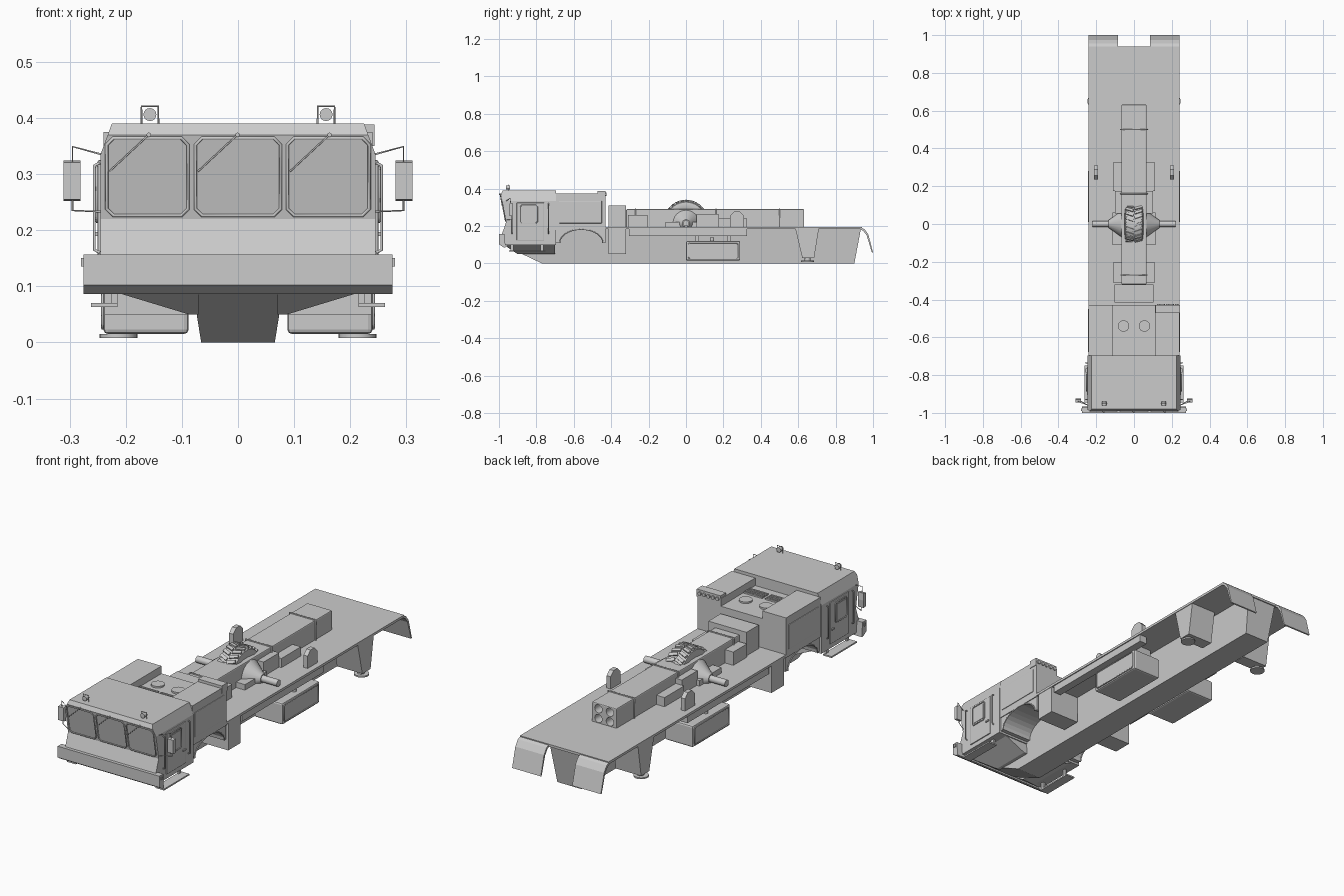
import bpy, bmesh
from math import sin, cos, pi
from mathutils import Vector, Matrix

if "Cube" in bpy.data.objects:
    bpy.data.objects.remove(bpy.data.objects["Cube"])


def finish(name, bm, smooth=False):
    bmesh.ops.recalc_face_normals(bm, faces=bm.faces)
    me = bpy.data.meshes.new(name)
    bm.to_mesh(me)
    bm.free()
    if smooth:
        me.shade_smooth()
        me.set_sharp_from_angle(angle=0.6)
    ob = bpy.data.objects.new(name, me)
    bpy.context.collection.objects.link(ob)
    return ob


def box(name, x, y, z, bevel=0):
    bm = bmesh.new()
    c = Vector((sum(x) / 2, sum(y) / 2, sum(z) / 2))
    s = (abs(x[1] - x[0]), y[1] - y[0], z[1] - z[0], 1)
    bmesh.ops.create_cube(bm, size=1, matrix=Matrix.Translation(c) @ Matrix.Diagonal(s))
    if bevel:
        bmesh.ops.bevel(bm, geom=bm.edges[:], offset=bevel, segments=2, profile=0.5, affect='EDGES')
    return finish(name, bm)


def prism(name, pts, x, shape=None, cut=None):
    """Side outline (y, z) extruded from x[0] to x[1]."""
    bm = bmesh.new()
    f = bm.faces.new([bm.verts.new((x[0], p[0], p[1])) for p in pts])
    r = bmesh.ops.extrude_face_region(bm, geom=[f])
    for v in r['geom']:
        if isinstance(v, bmesh.types.BMVert):
            v.co.x = x[1]
    if cut:
        bmesh.ops.bisect_plane(bm, geom=bm.verts[:] + bm.edges[:] + bm.faces[:],
                               plane_co=(0, 0, cut), plane_no=(0, 0, 1))
    if shape:
        for v in bm.verts:
            v.co.x = shape(v.co)
    return finish(name, bm)


def cyl(name, a, b, r, r2=None, n=24):
    a, b = Vector(a), Vector(b)
    m = Matrix.Translation((a + b) / 2) @ (b - a).to_track_quat('Z', 'Y').to_matrix().to_4x4()
    bm = bmesh.new()
    bmesh.ops.create_cone(bm, cap_ends=True, segments=n, radius1=r, radius2=r if r2 is None else r2,
                          depth=(b - a).length, matrix=m)
    return finish(name, bm, True)


def rod(name, pts, r, closed=False):
    cu = bpy.data.curves.new(name, 'CURVE')
    cu.dimensions = '3D'
    cu.bevel_depth, cu.bevel_resolution, cu.use_fill_caps = r, 1, True
    sp = cu.splines.new('POLY')
    sp.points.add(len(pts) - 1)
    for p, q in zip(sp.points, pts):
        p.co = (*q, 1)
    sp.use_cyclic_u = closed
    ob = bpy.data.objects.new(name, cu)
    bpy.context.collection.objects.link(ob)


def octagon(u, v, c):
    (a, b), (d, e) = u, v
    return [(a + c, d), (b - c, d), (b, d + c), (b, e - c), (b - c, e), (a + c, e), (a, e - c), (a, d + c)]


# Central spine hull and deck
prism("hull_spine", [(-.96, .09), (-.77, 0), (.9, 0), (.935, .185), (-.96, .185)], (-.08, .08),
      lambda c: c.x * (.82 if c.z < .03 else 1))
box("deck", (-.24, .24), (-.43, .94), (.183, .195))

# Cab, tapered towards the roof, with reverse-slanted windscreen
prism("cab", [(-.97, .1), (-.985, .155), (-.962, .22), (-.99, .37), (-.98, .39), (-.695, .39), (-.695, .1)],
      (-.245, .245), lambda c: c.x * (1 - max(0, c.z - .335) * 1.5), .335)
def glass_y(z):
    return -.962 - (z - .22) * .187 - .002
for i, w in enumerate([(-.234, -.089), (-.076, .076), (.088, .234)]):
    rod(f"windscreen_frame_{i}", [(x, glass_y(z), z) for x, z in octagon(w, (.226, .364), .012)], .003, True)
    top = w[0] + .075
    rod(f"wiper_{i}", [(top, glass_y(.37) - .002, .37), (top - .07, glass_y(.305) - .003, .305)], .0015)
    cyl(f"wiper_pivot_{i}", (top, -.985, .37), (top, -1, .37), .004, n=10)

# Bumper and front skid plates
prism("bumper", [(-.975, .086), (-1, .102), (-1, .157), (-.97, .157), (-.965, .086)], (-.275, .275))
for s in (-1, 1):
    prism("skid_plate", [(-.96, .09), (-.90, .05), (-.7, .05), (-.7, .11), (-.96, .11)], (s * .07, s * .22),
          lambda c: c.x * (.4 if c.z < .07 and abs(c.x) > .15 else 1))

# Engine housing with wheel arches and sunken centre
arch = [(-.56 - .115 * cos(pi * i / 14), .11 + .072 * sin(pi * i / 14)) for i in range(15)]
outline = [(-.695, .11)] + arch + [(-.43, .11)]
prism("engine_housing", outline + [(-.43, .338), (-.695, .338)], (-.236, .236))
for s in (-1, 1):
    box("engine_side_raise", (s * .112, s * .24), (-.695, -.43), (.18, .375))
    rod("wheel_arch_lip", [(s * .238, y, z) for y, z in arch], .003)
    box("side_panel", (s * .23, s * .243), (-.68, -.45), (.215, .335), .003)
    cyl("engine_fan_cover", (s * .055, -.54, .335), (s * .055, -.54, .346), .03)
    for k in range(4):
        box("engine_grille_slat", (s * .008, s * .108), (-.65 + k * .014, -.642 + k * .014), (.335, .345))
box("rear_lamp_bar", (.115, .243), (-.472, -.43), (.35, .388))
for k in range(5):
    x = .13 + k * .024
    cyl("bar_lamp", (x, -.432, .37), (x, -.424, .37), .009, n=12)

for s in (-1, 1):
    # Doors, handles and steps
    X = s * .246
    box("door", (s * .235, s * .25), (-.905, -.758), (.122, .325), .003)
    rod("door_window_frame", [(s * .251, y, z) for y, z in octagon((-.885, -.795), (.215, .312), .008)], .003, True)
    box("door_window", (s * .24, s * .252), (-.875, -.805), (.225, .302))
    box("door_handle", (s * .25, s * .256), (-.785, -.765), (.19, .197))
    for y in (-.93, -.735):
        rod("grab_rail", [(X, y, .16), (s * .256, y, .165), (s * .256, y, .315), (X, y, .32)], .003)
    box("cab_step", (s * .215, s * .262), (-.945, -.75), (.063, .07))
    for y in (-.93, -.77):
        box("step_bracket", (s * .215, s * .225), (y - .008, y + .008), (.065, .115))

    # Head lamps and side markers
    cyl("head_lamp", (s * .233, -.99, .13), (s * .233, -1, .13), .016)
    cyl("fog_lamp", (s * .254, -.99, .143), (s * .254, -1, .143), .009, n=16)
    box("side_marker", (s * .272, s * .28), (-.99, -.978), (.135, .15))

    # Mirrors on bracket arms
    rod("mirror_arm", [(s * .243, -.96, .335), (s * .295, -.94, .349), (s * .295, -.93, .235),
                       (s * .243, -.96, .233)], .0018)
    prism("mirror", [(-.945, .255), (-.928, .252), (-.925, .29), (-.928, .324), (-.945, .321)],
          (s * .281, s * .311))

    # Roof lamps in frames
    x = s * .157
    rod("roof_lamp_frame", [(x - .015, -.95, .39), (x - .015, -.95, .421), (x + .015, -.95, .421),
                            (x + .015, -.95, .39)], .0018)
    cyl("roof_lamp", (x, -.962, .406), (x, -.94, .406), .0115, n=16)

    # Under-deck storage, side rails and fuel tank
    box("storage_box", (s * .08, s * .238), (-.415, -.32), (.05, .185))
    box("side_rail", (s * .195, s * .235), (-.305, .325), (.148, .184))
    box("fuel_tank", (s * .088, s * .24), (0, .29), (.015, .12), .008)
    rod("tank_rim", [(s * .241, y, z) for y, z in octagon((.012, .278), (.025, .11), .008)], .003, True)
    for y in (.06, .23):
        box("tank_hanger", (s * .1, s * .2), (y - .01, y + .01), (.11, .185))
    cyl("tank_cap", (s * .205, .14, .115), (s * .205, .14, .138), .011, n=16)

    # Rear outriggers with round feet
    prism("outrigger", [(.585, .185), (.71, .185), (.685, .028), (.622, .028)], (s * .1, s * .237))
    cyl("outrigger_leg", (s * .21, .65, .012), (s * .21, .65, .035), .016)
    cyl("outrigger_foot", (s * .213, .65, .008), (s * .213, .65, .015), .034)

    # Curved rear mud flaps
    prism("mud_flap", [(.93, .195), (.955, .183), (.975, .155), (1, .06), (.994, .058), (.966, .15),
                       (.948, .174), (.93, .184)], (s * .085, s * .24))

    # Upright deck brackets
    prism("deck_bracket", [(.235, .19), (.31, .19), (.31, .255), (.288, .277), (.257, .277), (.235, .255)],
          (s * .19, s * .212))
    # Equipment beside the launch container
    box("side_case_front", (s * .06, s * .112), (-.31, -.205), (.19, .26))
    box("side_case_middle", (s * .06, s * .1), (.055, .175), (.19, .265))
    box("side_case_rear", (s * .06, s * .112), (.175, .325), (.19, .24))
    cyl("axle_cone", (s * .06, 0, .215), (s * .135, 0, .215), .075, .02)
    cyl("axle_stub", (s * .05, 0, .215), (s * .22, 0, .215), .016)
    box("axle_block", (s * .06, s * .115), (-.11, .06), (.19, .222))

# Launch container with four bores in the rear face
tube_box = box("launch_container", (-.067, .067), (-.32, .632), (.19, .29), .005)
for x in (-.031, .031):
    for z in (.217, .264):
        c = cyl("bore_cutter", (x, .52, z), (x, .66, z), .02)
        c.hide_render = True
        c.hide_set(True)
        m = tube_box.modifiers.new("bore", 'BOOLEAN')
        m.object, m.operation, m.solver = c, 'DIFFERENCE', 'EXACT'
        cyl("bore_nose", (x, .515, z), (x, .6, z), .017, .004)
for y in (-.27, .16, .5):
    rod("container_strap", [(-.07, y, .19), (-.07, y, .292), (.07, y, .292), (.07, y, .19)], .004)
box("front_equipment_box", (-.103, .103), (-.415, -.32), (.19, .31))

# Spare wheel half sunk into the container, with tread blocks
C = Vector((0, 0, .222))
section = [(-.04, .06), (-.05, .085), (-.046, .106), (-.035, .112), (.035, .112), (.046, .106), (.05, .085), (.04, .06)]
bm = bmesh.new()
N = 40
rings = [[bm.verts.new(C + Vector((x, r * cos(2 * pi * i / N), r * sin(2 * pi * i / N)))) for x, r in section]
         for i in range(N)]
for i in range(N):
    a, b = rings[i], rings[(i + 1) % N]
    for j in range(8):
        bm.faces.new((a[j], a[(j + 1) % 8], b[(j + 1) % 8], b[j]))
finish("spare_tyre", bm, True)
bm = bmesh.new()
for i in range(26):
    for s in (-1, 1):
        t = 2 * pi * (i + (s + 1) / 4) / 26
        m = (Matrix.Translation(C) @ Matrix.Rotation(t, 4, 'X') @ Matrix.Translation((s * .023, 0, .113))
             @ Matrix.Rotation(s * .35, 4, 'Z') @ Matrix.Diagonal((.042, .015, .01, 1)))
        bmesh.ops.create_cube(bm, size=1, matrix=m)
finish("tyre_tread", bm)
